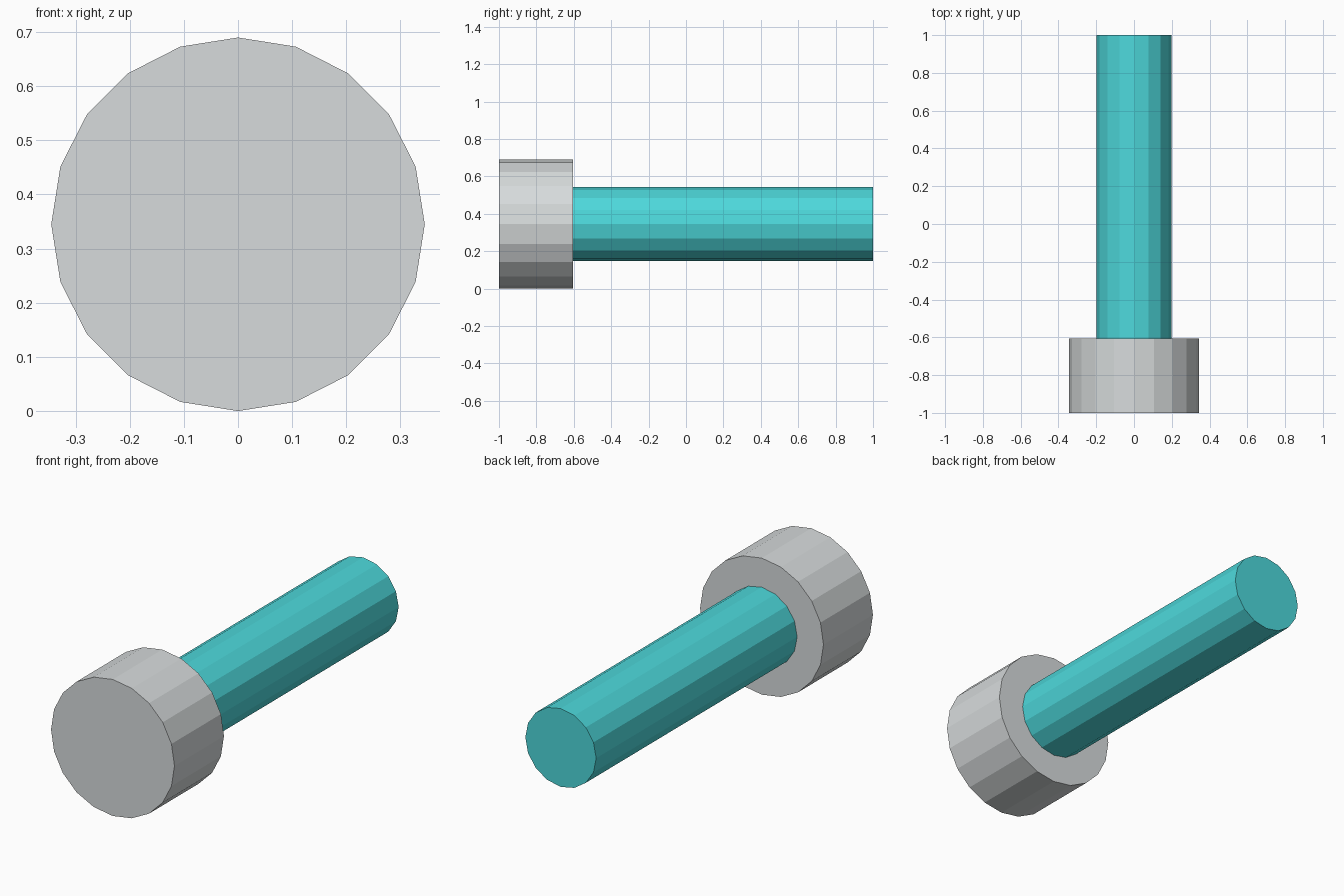
import bpy
import math

if "Cube" in bpy.data.objects:
    bpy.data.objects.remove(bpy.data.objects["Cube"])

AXIS_Z = 0.345  # height of the bolt's centre line


def material(name, color):
    mat = bpy.data.materials.new(name)
    mat.diffuse_color = (*color, 1.0)
    mat.use_nodes = True
    mat.node_tree.nodes["Principled BSDF"].inputs["Base Color"].default_value = mat.diffuse_color
    return mat


def rod(name, sides, radius, y0, y1, mat):
    """Flat-shaded cylinder lying along y, with corners on the x and z axes."""
    bpy.ops.mesh.primitive_cylinder_add(
        vertices=sides, radius=radius, depth=y1 - y0,
        location=(0, (y0 + y1) / 2, AXIS_Z), rotation=(math.pi / 2, 0, 0))
    obj = bpy.context.object
    obj.name = name
    obj.data.materials.append(mat)
    return obj


grey = material("light_grey", (0.68, 0.71, 0.716))
teal = material("turquoise", (0.074, 0.69, 0.71))

# Wide bolt head at the front, slim shaft running to the back
rod("bolt_head", 20, 0.345, -1.0, -0.605, grey)
rod("bolt_shaft", 16, 0.198, -0.605, 1.0, teal)
